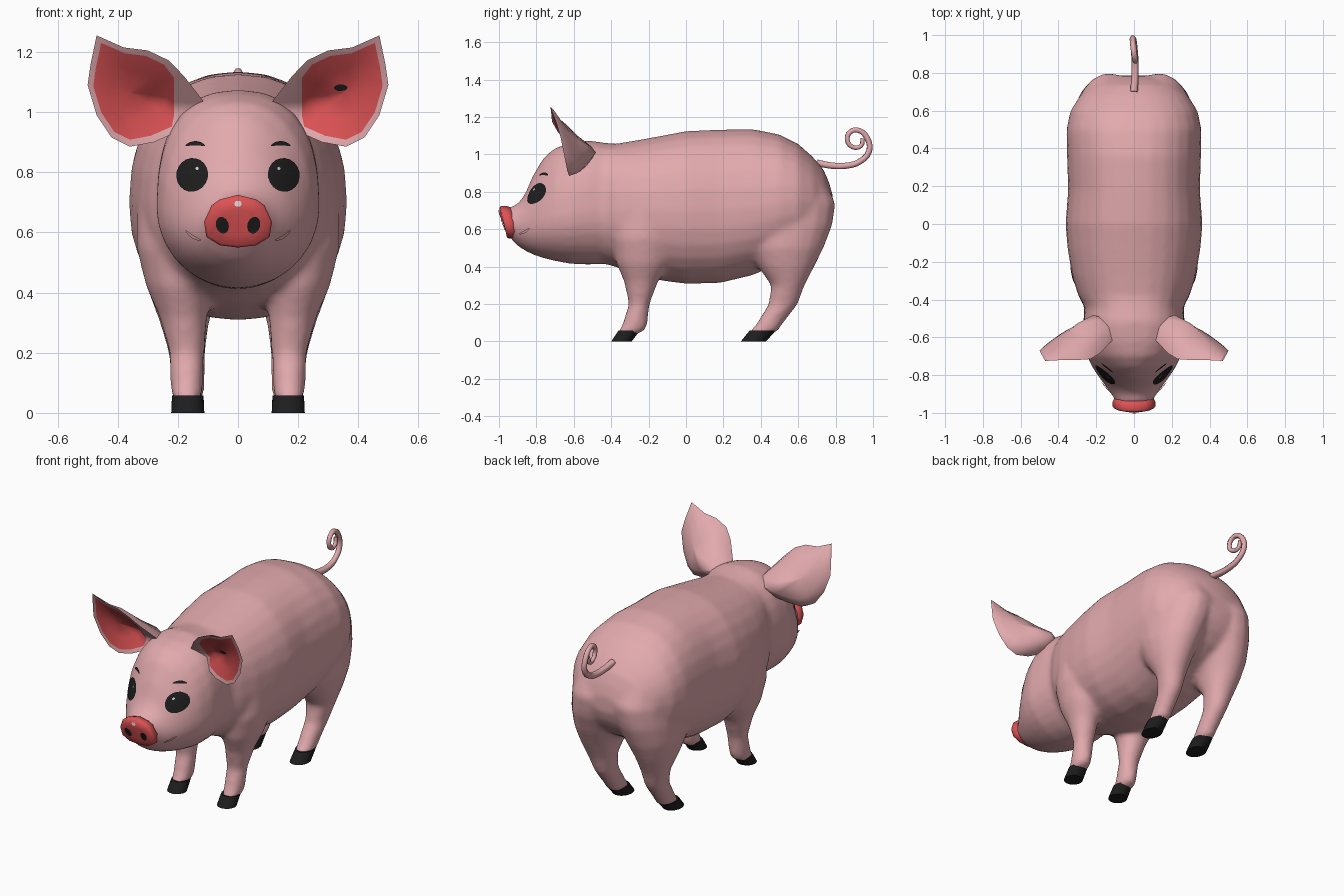
import bpy, bmesh, math
from mathutils import Vector
from mathutils.bvhtree import BVHTree

if "Cube" in bpy.data.objects:
    bpy.data.objects.remove(bpy.data.objects["Cube"])


def material(name, rgb):
    m = bpy.data.materials.new(name)
    m.diffuse_color = (*rgb, 1)
    m.use_nodes = True
    m.node_tree.nodes["Principled BSDF"].inputs["Base Color"].default_value = m.diffuse_color
    return m


PINK = material("skin pink", (0.76, 0.40, 0.42))
RED = material("snout red", (0.72, 0.085, 0.09))
BLACK = material("hoof black", (0.013, 0.013, 0.014))
WHITE = material("shine white", (0.7, 0.65, 0.65))


def finish(name, bm, mats, rule=None, angle=50, solid=True):
    if solid:
        bmesh.ops.recalc_face_normals(bm, faces=bm.faces)
    me = bpy.data.meshes.new(name)
    if rule:
        for f in bm.faces:
            f.material_index = rule(f)
    bm.to_mesh(me)
    bm.free()
    for m in mats:
        me.materials.append(m)
    me.shade_smooth()
    me.set_sharp_from_angle(angle=math.radians(angle))
    ob = bpy.data.objects.new(name, me)
    bpy.context.collection.objects.link(ob)
    return ob


def loft(rings, bm=None):
    """Skin a row of closed rings and cap both ends."""
    bm = bm or bmesh.new()
    rows = [[bm.verts.new(p) for p in r] for r in rings]
    n = len(rows[0])
    for a, b in zip(rows, rows[1:]):
        for i in range(n):
            j = (i + 1) % n
            bm.faces.new((a[i], a[j], b[j], b[i]))
    bm.faces.new(rows[0])
    bm.faces.new(rows[-1])
    return bm


def tree(ob):
    me = ob.data
    return BVHTree.FromPolygons([v.co for v in me.vertices],
                                [tuple(p.vertices) for p in me.polygons])


def patch(name, bvh, mat, x, z, rx, rz, tilt=0, bend=0, lift=0.004):
    """Thin oval plate laid on a surface, cast from the front."""
    bm, n = bmesh.new(), 20

    def put(u, v):
        v += bend * (u / rx) ** 2
        px = x + u * math.cos(tilt) - v * math.sin(tilt)
        pz = z + u * math.sin(tilt) + v * math.cos(tilt)
        hit, nor, _, _ = bvh.ray_cast(Vector((px, -2, pz)), Vector((0, 1, 0)))
        if hit is None:
            hit, nor, _, _ = bvh.find_nearest(Vector((px, -0.9, pz)))
        if nor.y > 0:
            nor = -nor
        return bm.verts.new(hit + nor * lift)

    mid = put(0, 0)
    rows = [[put(rx * s * math.cos(t * math.tau / n), rz * s * math.sin(t * math.tau / n))
             for t in range(n)] for s in (0.35, 0.7, 1)]
    for i in range(n):
        j = (i + 1) % n
        bm.faces.new((mid, rows[0][i], rows[0][j]))
        for a, b in zip(rows, rows[1:]):
            bm.faces.new((a[i], b[i], b[j], a[j]))
    bm.normal_update()
    if sum(f.normal.y for f in bm.faces) > 0:
        bmesh.ops.reverse_faces(bm, faces=bm.faces)
    finish(name, bm, [mat], solid=False)


# Head and trunk: y, bottom, top, half width, height of widest point, upper squareness
STATIONS = [
    (-.95, .565, .715, .09, .64, 2), (-.90, .51, .735, .12, .62, 1.9),
    (-.86, .485, .79, .15, .62, 1.8), (-.82, .465, .885, .18, .63, 1.75),
    (-.76, .445, .985, .22, .65, 1.85), (-.70, .43, 1.035, .25, .67, 2.15),
    (-.62, .415, 1.06, .272, .68, 2.4), (-.52, .41, 1.075, .269, .70, 2.5),
    (-.44, .415, 1.063, .262, .70, 2.4), (-.38, .40, 1.057, .295, .70, 2.3),
    (-.28, .36, 1.073, .327, .70, 2.25), (-.13, .325, 1.10, .352, .70, 2.25),
    (0, .308, 1.125, .363, .70, 2.25), (.18, .312, 1.133, .349, .70, 2.25),
    (.36, .355, 1.135, .355, .72, 2.25), (.50, .42, 1.107, .358, .74, 2.25),
    (.60, .46, 1.057, .337, .75, 2.2), (.68, .51, .985, .285, .75, 2.1),
    (.735, .57, .92, .225, .74, 2), (.765, .62, .85, .165, .73, 2),
    (.785, .68, .78, .09, .73, 2)]


def oval(y, lo, hi, w, zc, up, n=28):
    ring = []
    for i in range(n):
        c, s = math.cos(i * math.tau / n), math.sin(i * math.tau / n)
        h, p = (hi - zc, up) if s > 0 else (zc - lo, 2 if y < -.4 else 2.2)
        ring.append((w * math.copysign(abs(c) ** (2 / p), c), y,
                     zc + h * math.copysign(abs(s) ** (2 / p), s)))
    return ring


# Legs: height, x centre, y centre, x radius, y radius
FRONT = [(.035, .17, -.32, .04, .045), (.055, .17, -.292, .053, .07),
         (.085, .17, -.275, .054, .068), (.2, .17, -.25, .059, .056),
         (.32, .182, -.24, .08, .092), (.42, .198, -.23, .108, .145),
         (.55, .212, -.225, .126, .172), (.7, .208, -.22, .128, .155),
         (.85, .17, -.22, .09, .09)]
REAR = [(.035, .165, .39, .04, .055), (.055, .165, .417, .053, .076),
        (.085, .165, .44, .054, .07), (.2, .17, .52, .061, .079),
        (.3, .178, .545, .082, .09), (.4, .182, .535, .115, .152),
        (.5, .172, .525, .152, .212), (.62, .15, .53, .175, .254),
        (.74, .13, .535, .18, .267), (.86, .125, .53, .165, .212),
        (.95, .12, .5, .09, .1)]
HOOF = [(0, .055, .055), (.03, .054, .057), (.058, .052, .058)]


def leg_ring(side, z, x, y, rx, ry, n=18):
    return [(side * (x + rx * math.cos(t * math.tau / n)),
             y + ry * math.sin(t * math.tau / n), z) for t in range(n)]


# Skin: trunk and legs fused into one smooth hide
bm = loft([oval(*s) for s in STATIONS])
for side in (1, -1):
    for table in (FRONT, REAR):
        loft([leg_ring(side, *row) for row in table], bm)
body = finish("body", bm, [PINK])
fuse = body.modifiers.new("fuse", "REMESH")
fuse.mode = "VOXEL"
fuse.voxel_size = .016
relax = body.modifiers.new("relax", "SMOOTH")
relax.factor = .5
relax.iterations = 8
hide = bpy.data.meshes.new_from_object(body.evaluated_get(bpy.context.evaluated_depsgraph_get()))
body.modifiers.clear()
body.data = hide
hide.materials.clear()
hide.materials.append(PINK)
hide.shade_smooth()
body_tree = tree(body)

# Snout pad, leaning forward at the top
HALF = [(0, .725), (.06, .71), (.088, .69), (.113, .635), (.105, .585), (.06, .557), (0, .55)]
outline = HALF + [(-x, z) for x, z in HALF[-2:0:-1]]


def snout_ring(scale, depth):
    return [(x * scale, -.957 - (z - .55) * .22 + depth, .637 + (z - .637) * scale)
            for x, z in outline]


snout = finish("snout", loft([snout_ring(.9, .06), snout_ring(1, .035), snout_ring(1, .01),
                              snout_ring(.93, 0), snout_ring(.5, -.004)]), [RED], angle=75)
snout_tree = tree(snout)
patch("snout_shine", snout_tree, WHITE, 0, .695, .012, .01)

# Ear rim, from the inner root over the tip and back below
RIM = [(.11, -.61, 1.03), (.18, -.685, 1.12), (.23, -.715, 1.172), (.30, -.72, 1.205),
       (.38, -.72, 1.215), (.47, -.725, 1.255), (.49, -.69, 1.16), (.50, -.67, 1.09),
       (.47, -.65, .99), (.42, -.635, .915), (.36, -.625, .885), (.28, -.615, .90),
       (.20, -.59, .935), (.14, -.57, .98)]


def ear_ring(side, scale, push, least=0):
    mid = Vector((.355, -.67, 1.065))
    ring = []
    for p in RIM:
        q = mid.lerp(Vector(p), scale)
        q.x = max(q.x, least)
        q.y += push * (.55 - q.x) / .35 * (1 + 1.6 * (1.06 - q.z))
        q.x *= side
        ring.append(q)
    return ring


for side, tag in ((1, "right"), (-1, "left")):
    for label, y0, y1, ry in (("front_hoof", -.345, -.303, 0), ("rear_hoof", .36, .412, .013)):
        rings = [leg_ring(side, z, .167, y0 + (y1 - y0) * z / .06, rx, r + ry)
                 for z, rx, r in HOOF]
        finish(f"{label}_{tag}", loft(rings), [BLACK])

    # Ear: cupped red inside, pink rim and back
    steps = [(.03, .085), (.25, .08), (.5, .06), (.87, .01, .212), (1, 0),
             (.93, .06), (.65, .12), (.3, .155), (.03, .165)]
    bm = loft([ear_ring(side, *s) for s in steps])
    bm.faces.index_update()
    inside = set(range(3 * len(RIM))) | {len(bm.faces) - 2}
    ear = finish(f"ear_{tag}", bm, [PINK, RED], lambda f: int(f.index in inside), angle=60)
    if side > 0:
        patch("ear_spot", tree(ear), BLACK, .342, 1.083, .022, .011)

    # Face details
    patch(f"eye_{tag}", body_tree, BLACK, side * .15, .79, .052, .056, side * .2)
    patch(f"eye_shine_{tag}", body_tree, WHITE, side * .132, .81, .006, .006, lift=.008)
    patch(f"eyebrow_{tag}", body_tree, BLACK, side * .14, .895, .032, .007, bend=-.008)
    patch(f"smile_{tag}", body_tree, PINK, side * .145, .588, .03, .005, side * .55, .005, .008)
    patch(f"nostril_{tag}", snout_tree, BLACK, side * .052, .625, .021, .028, side * -.25)

# Curly tail
PATH = [(.70, .955), (.78, .94), (.86, .94), (.93, .962), (.98, 1.02), (.967, 1.09),
        (.925, 1.128), (.88, 1.122), (.862, 1.08), (.89, 1.04), (.935, 1.045), (.945, 1.085)]
curve = bpy.data.curves.new("tail", "CURVE")
curve.dimensions = "3D"
curve.bevel_depth = .015
curve.bevel_resolution = 1
curve.resolution_u = 3
curve.use_fill_caps = True
spline = curve.splines.new("BEZIER")
spline.bezier_points.add(len(PATH) - 1)
for i, (bp, (y, z)) in enumerate(zip(spline.bezier_points, PATH)):
    bp.co = (.006 * math.sin(i), y, z)
    bp.handle_left_type = bp.handle_right_type = "AUTO"
    bp.radius = 1.35 - .05 * i
curve.materials.append(PINK)
bpy.context.collection.objects.link(bpy.data.objects.new("tail", curve))
